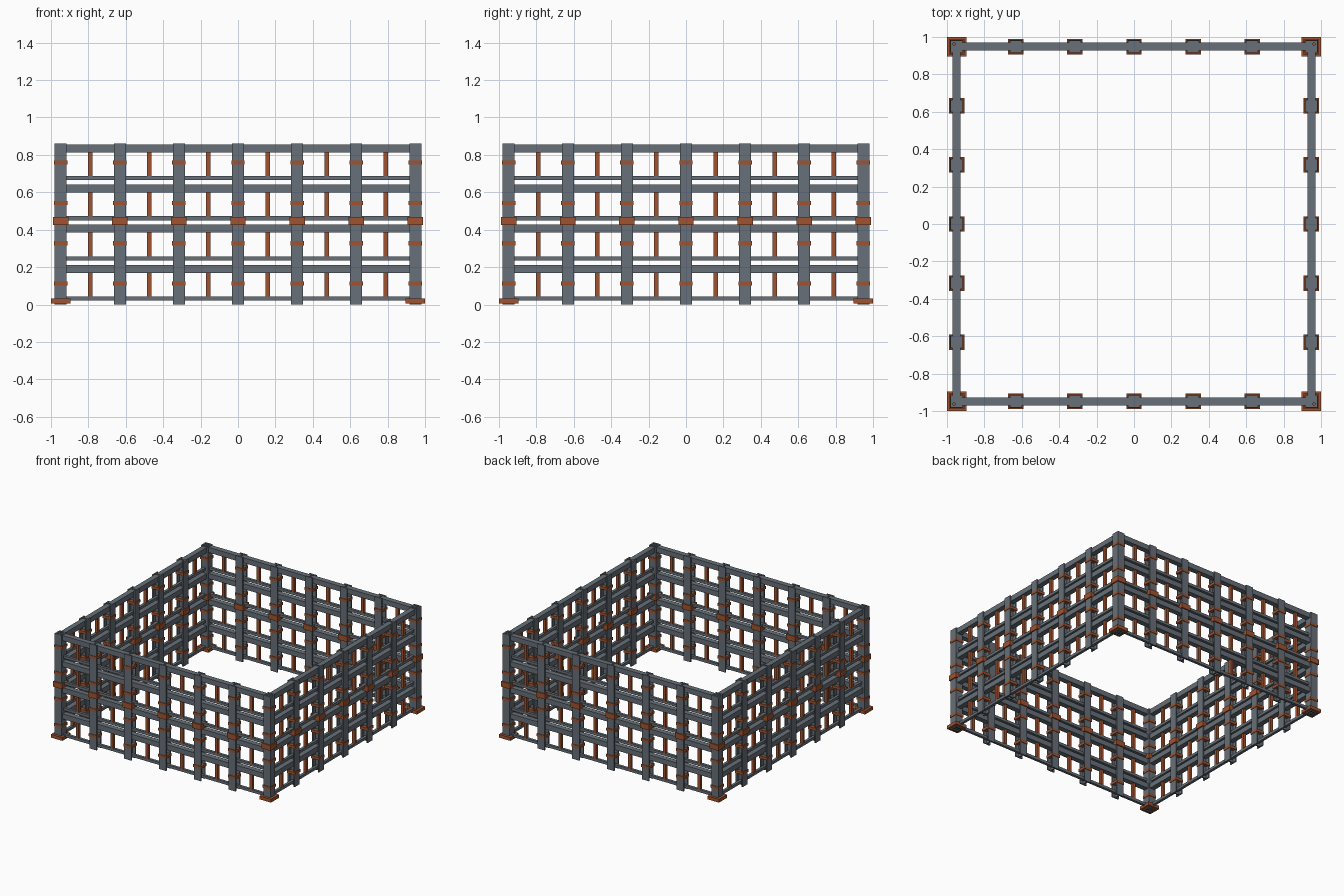
import bpy, bmesh, math
from mathutils import Matrix, Vector

if "Cube" in bpy.data.objects:
    bpy.data.objects.remove(bpy.data.objects["Cube"])


def material(name, color):
    m = bpy.data.materials.new(name)
    m.diffuse_color = (*color, 1)
    m.use_nodes = True
    m.node_tree.nodes["Principled BSDF"].inputs["Base Color"].default_value = m.diffuse_color
    return m


STEEL = material("steel grey", (0.135, 0.163, 0.188))
RUST = material("rust orange", (0.352, 0.086, 0.028))

C = 0.948            # wall centre line
PITCH = C / 3        # spacing of posts
LEVEL = 0.2145       # height of one storey
TOP = 0.861


def box(bm, center, size):
    m = Matrix.Translation(center) @ Matrix.Diagonal((*size, 1))
    bmesh.ops.create_cube(bm, size=1, matrix=m)


def finish(bm, name, mat, angle=0):
    me = bpy.data.meshes.new(name)
    bm.transform(Matrix.Rotation(angle, 4, 'Z'))
    bm.to_mesh(me)
    bm.free()
    me.materials.append(mat)
    ob = bpy.data.objects.new(name, me)
    bpy.context.collection.objects.link(ob)
    return ob


def i_post(bm, x, y):
    # two flanges parallel to the wall, joined by a web
    w, t = 0.064, 0.011
    for s in (-1, 1):
        box(bm, (x, y + s * (w - t) / 2, TOP / 2), (w, t, TOP))
    box(bm, (x, y, TOP / 2), (0.01, w - 2 * t, TOP))


def collars(bm, x, y):
    # thin bands on each storey and one thick joint at mid height
    for k in range(4):
        box(bm, (x, y, 0.112 + k * 0.2155), (0.072, 0.072, 0.022))
    box(bm, (x, y, 0.446), (0.082, 0.082, 0.044))


# Four identical walls, each built along the front and turned into place
for side, label in enumerate(("front", "right", "back", "left")):
    a = side * math.pi / 2

    # Upright posts, including one half of each corner post
    bm = bmesh.new()
    for i in range(-3, 4):
        i_post(bm, i * PITCH, -C)
    finish(bm, label + "_posts", STEEL, a)

    # Heavy beams, and thin rails under each bay
    bm = bmesh.new()
    for k in range(4):
        box(bm, (0, -C, 0.191 + k * LEVEL), (2 * C + 0.02, 0.043, 0.043))
    finish(bm, label + "_beams", STEEL, a)
    bm = bmesh.new()
    for k in range(4):
        box(bm, (0, -C, 0.032 + k * LEVEL), (2 * C, 0.022, 0.022))
    finish(bm, label + "_rails", STEEL, a)

    # Upright bars in the middle of each bay
    bm = bmesh.new()
    for k in range(4):
        for i in range(6):
            box(bm, ((i - 2.5) * PITCH, -C, 0.106 + k * LEVEL), (0.024, 0.024, 0.127))
    finish(bm, label + "_bars", RUST, a)

    # Collars on the posts; each wall carries one corner
    bm = bmesh.new()
    for i in range(-3, 3):
        collars(bm, i * PITCH, -C)
    finish(bm, label + "_collars", RUST, a)

    # Corner foot plate
    bm = bmesh.new()
    box(bm, (-C, -C, 0.02), (0.104, 0.104, 0.027))
    finish(bm, label + "_foot_plate", RUST, a)
